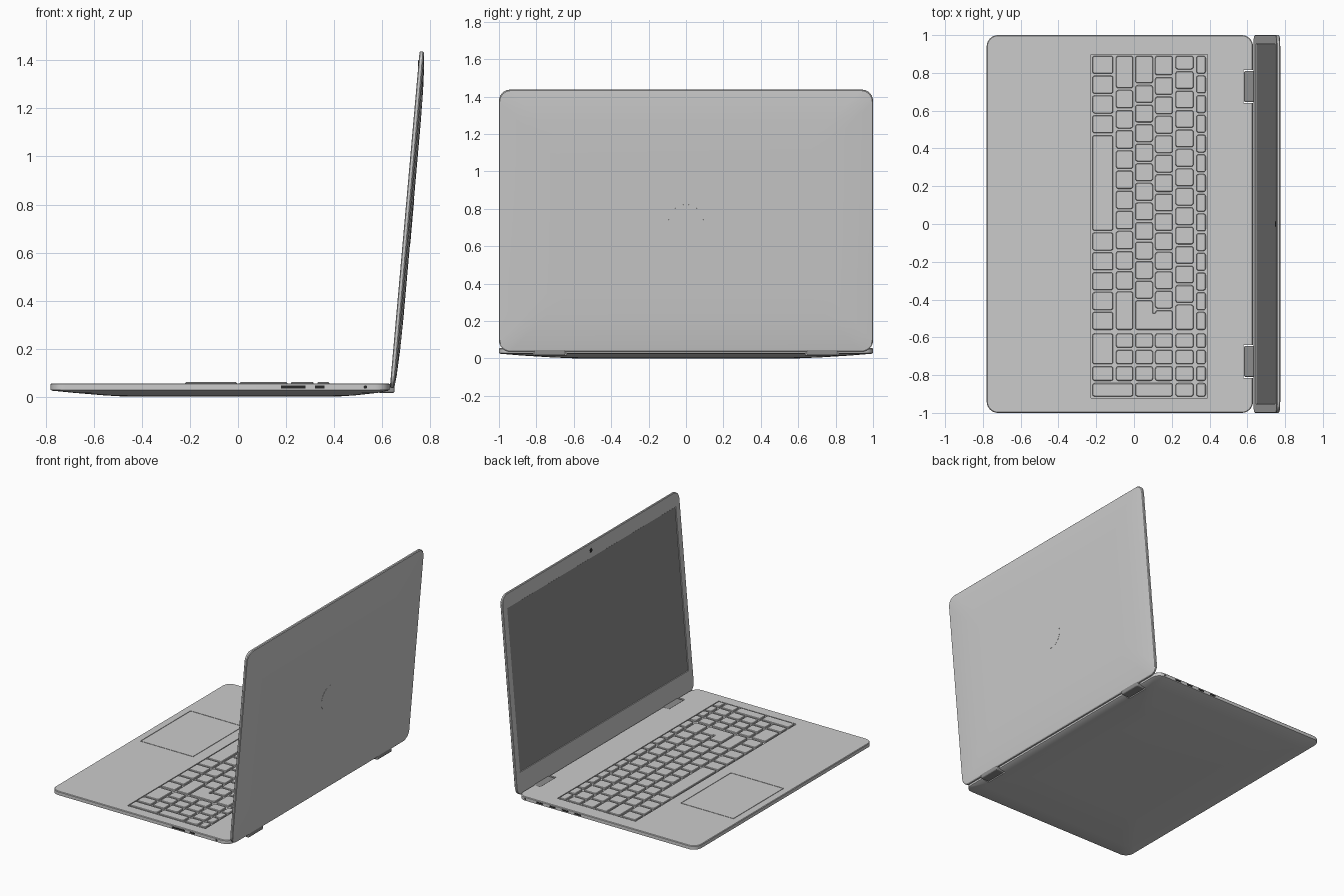
import bpy, bmesh, math
from mathutils import Matrix, Vector

if "Cube" in bpy.data.objects:
    bpy.data.objects.remove(bpy.data.objects["Cube"])


def material(name, v):
    m = bpy.data.materials.new(name)
    m.diffuse_color = (v, v, v, 1)
    m.use_nodes = True
    m.node_tree.nodes["Principled BSDF"].inputs["Base Color"].default_value = m.diffuse_color
    return m


BODY = material("body_grey", 0.52)
DARK = material("screen_grey", 0.27)
BLACK = material("black", 0.02)


def rounded_rect(x0, x1, y0, y1, r, seg):
    """Counter-clockwise outline with round corners."""
    pts = []
    corners = [(x1 - r, y1 - r), (x0 + r, y1 - r), (x0 + r, y0 + r), (x1 - r, y0 + r)]
    for i, (cx, cy) in enumerate(corners):
        for k in range(seg + 1):
            a = math.pi / 2 * (i + k / seg)
            pts.append((cx + r * math.cos(a), cy + r * math.sin(a)))
    return pts


def loft(bm, sections, seg=8):
    """Skin rounded rectangles (x0, x1, y0, y1, radius, z) from bottom to top."""
    rings = [[bm.verts.new((x, y, s[5])) for x, y in rounded_rect(*s[:5], seg)]
             for s in sections]
    n = len(rings[0])
    for a, b in zip(rings, rings[1:]):
        for i in range(n):
            j = (i + 1) % n
            bm.faces.new((a[i], a[j], b[j], b[i]))
    bm.faces.new(rings[0][::-1])
    bm.faces.new(rings[-1])


def box(bm, x0, x1, y0, y1, z0, z1):
    m = Matrix.LocRotScale(Vector(((x0 + x1) / 2, (y0 + y1) / 2, (z0 + z1) / 2)), None,
                           Vector((x1 - x0, y1 - y0, z1 - z0)))
    bmesh.ops.create_cube(bm, size=1, matrix=m)


def disc(bm, r, depth, matrix, seg=32):
    bmesh.ops.create_cone(bm, cap_ends=True, segments=seg, radius1=r, radius2=r,
                          depth=depth, matrix=matrix)


def finish(name, bm, mat=None, matrix=None):
    me = bpy.data.meshes.new(name)
    bm.to_mesh(me)
    bm.free()
    ob = bpy.data.objects.new(name, me)
    bpy.context.collection.objects.link(ob)
    if mat:
        me.materials.append(mat)
    if matrix:
        ob.matrix_world = matrix
    return ob


def activate(ob):
    bpy.ops.object.select_all(action='DESELECT')
    ob.select_set(True)
    bpy.context.view_layer.objects.active = ob


def cut(ob, cutter):
    bpy.context.view_layer.update()
    activate(ob)
    mod = ob.modifiers.new("cut", 'BOOLEAN')
    mod.object = cutter
    mod.solver = 'EXACT'
    bpy.ops.object.modifier_apply(modifier=mod.name)
    bpy.data.objects.remove(cutter)


def smooth(ob):
    activate(ob)
    bpy.ops.object.shade_smooth_by_angle(angle=math.radians(25))


# Base: shallow tray with a sloping underside
TOP = 0.056
bm = bmesh.new()
loft(bm, [(-.46, .40, -.58, .58, .06, 0), (-.56, .49, -.72, .72, .06, .006),
          (-.68, .58, -.88, .88, .06, .016), (-.772, .624, -.99, .99, .06, .025),
          (-.78, .63, -1, 1, .06, .029), (-.78, .63, -1, 1, .06, .052),
          (-.776, .626, -.996, .996, .056, TOP)])
base = finish("base", bm, BODY)

# Ports as (x0, x1, side), plus round sockets
PORTS = [(.18, .28, -1), (.32, .36, -1),
         (.13, .18, 1), (.23, .28, 1), (.33, .38, 1), (.43, .48, 1)]
SOCKETS = [(.53, -1), (.57, 1)]


def ports(bm, depth0, depth1):
    for x0, x1, s in PORTS:
        a, b = sorted((s * (1 - depth0), s * (1 - depth1)))
        box(bm, x0, x1, a, b, .034, .047)
    for x, s in SOCKETS:
        mid = s * (1 - (depth0 + depth1) / 2)
        disc(bm, .007, abs(depth1 - depth0), Matrix.Translation((x, mid, .0405)) @
             Matrix.Rotation(math.pi / 2, 4, 'X'), 16)


# Recesses in the base: keyboard, trackpad, hinges, ports
bm = bmesh.new()
box(bm, -.228, .388, -.922, .898, .048, .1)
box(bm, -.727, -.308, -.067, .502, .051, .1)
for s in (-1, 1):
    a, b = sorted((s * .64, s * .815))
    box(bm, .58, .66, a, b, -.02, .1)
ports(bm, -.01, .02)
cut(base, finish("base_cutter", bm))
smooth(base)

bm = bmesh.new()
ports(bm, .004, .0195)
finish("ports", bm, BLACK)

bm = bmesh.new()
loft(bm, [(-.723, -.312, -.063, .498, .006, .0505), (-.723, -.312, -.063, .498, .006, TOP)], 3)
finish("trackpad", bm, BODY)

# Hinges
for s, side in ((-1, "right"), (1, "left")):
    a, b = sorted((s * .645, s * .81))
    bm = bmesh.new()
    box(bm, .583, .652, a, b, .016, .054)
    hinge = finish(side + "_hinge", bm, DARK)
    bev = hinge.modifiers.new("bevel", 'BEVEL')
    bev.width, bev.segments = .008, 3

# Keys: rows along y, relative widths from left (+y) to right (-y)
ROW_X = [(-.22, -.11), (-.095, -.005), (.007, .1), (.112, .205), (.22, .315), (.33, .38)]
ROWS = [[1] * 4 + [4.9] + [1] * 5,
        [1.7] + [1] * 10 + [2],
        [1.5] + [1] * 11 + [1.6],
        [1.1] + [1] * 12 + [1.1],
        [.8] + [1] * 12 + [1.4],
        [1] * 14]
PAD = [(-.58, -.655), (-.667, -.742), (-.754, -.83), (-.843, -.913)]
KEY_TOP = .0605
bm = bmesh.new()


def key(x0, x1, ya, yb):
    y0, y1 = min(ya, yb), max(ya, yb)
    t = .003
    loft(bm, [(x0, x1, y0, y1, .012, .0475), (x0, x1, y0, y1, .012, KEY_TOP - .003),
              (x0 + t, x1 - t, y0 + t, y1 - t, .01, KEY_TOP)], 3)


LEFT, RIGHT, GAP = .89, -.56, .011
for (x0, x1), widths in zip(ROW_X, ROWS):
    unit = (LEFT - RIGHT + GAP) / sum(widths)
    y = LEFT
    for w in widths:
        key(x0, x1, y, y - w * unit + GAP)
        y -= w * unit
# Bridge making the tall enter key
key(.06, .16, -.47, RIGHT)
# Number pad with its wide and tall keys
key(*ROW_X[0], PAD[0][0], PAD[1][1])
key(*ROW_X[0], *PAD[2])
for row in range(1, 6):
    for col in range(4 if row > 3 else 3):
        key(*ROW_X[row], *PAD[col])
key(ROW_X[0][0], ROW_X[1][1], *PAD[3])
key(ROW_X[2][0], ROW_X[3][1], *PAD[3])
smooth(finish("keys", bm))

# Lid: modelled flat (x = up the lid, z = outward), then tilted upright
a = math.radians(5.05)
s, c = math.sin(a), math.cos(a)
LID = Matrix(((s, 0, c, .632), (0, -1, 0, 0), (c, 0, -s, .038), (0, 0, 0, 1)))
L = 1.405
bm = bmesh.new()
loft(bm, [(.003, L - .003, -.997, .997, .057, 0), (0, L, -1, 1, .06, .003),
          (0, L, -1, 1, .06, .014), (.006, L - .004, -.996, .996, .06, .019),
          (.05, L - .05, -.95, .95, .06, .024), (.16, L - .16, -.84, .84, .06, .029),
          (.3, L - .3, -.7, .7, .06, .031)])
lid = finish("lid", bm, BODY, LID)
bm = bmesh.new()
box(bm, .155, 1.305, -.952, .952, -.02, .006)
cut(lid, finish("screen_cutter", bm, None, LID))
smooth(lid)

bm = bmesh.new()
box(bm, .158, 1.302, -.949, .949, .004, .008)
finish("screen", bm, DARK, LID)

bm = bmesh.new()
disc(bm, .014, .004, Matrix.Translation((1.355, 0, 0)))
finish("webcam", bm, BLACK, LID)

# Plain round plate on the back of the lid
bm = bmesh.new()
disc(bm, .093, .004, Matrix.Translation((.698, 0, .0302)), 64)
finish("lid_disc", bm, None, LID)
